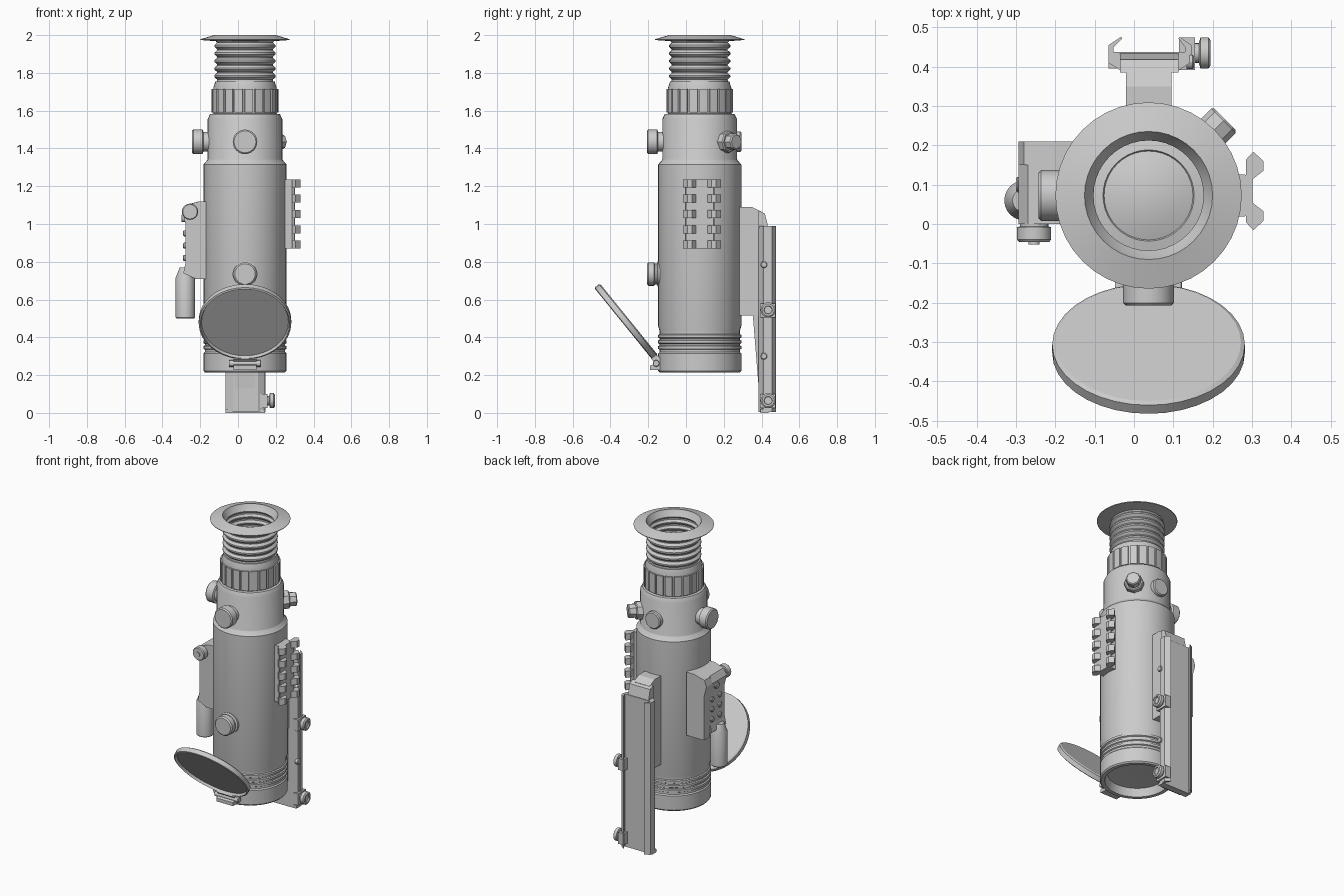
import bpy, bmesh, math
from mathutils import Vector

CX, CY = 0.037, 0.0725   # optical axis


def finish(bm, name, smooth=True):
    bmesh.ops.remove_doubles(bm, verts=bm.verts, dist=1e-5)
    bmesh.ops.recalc_face_normals(bm, faces=bm.faces)
    me = bpy.data.meshes.new(name)
    bm.to_mesh(me)
    bm.free()
    ob = bpy.data.objects.new(name, me)
    bpy.context.collection.objects.link(ob)
    if smooth:
        bpy.ops.object.select_all(action='DESELECT')
        ob.select_set(True)
        bpy.context.view_layer.objects.active = ob
        bpy.ops.object.shade_smooth_by_angle(angle=math.radians(30))
    return ob


def lathe(name, prof, loc, axis=(0, 0, 1), n=32):
    """Revolve (radius, height) points about an axis through loc."""
    bm = bmesh.new()
    rot = Vector(axis).to_track_quat('Z', 'Y')
    rings = []
    for r, h in prof:
        if r == 0:
            rings.append([bm.verts.new(rot @ Vector((0, 0, h)) + Vector(loc))] * n)
        else:
            rings.append([bm.verts.new(rot @ Vector((r * math.cos(t * math.tau / n),
                         r * math.sin(t * math.tau / n), h)) + Vector(loc)) for t in range(n)])
    for a, b in zip(rings, rings[1:]):
        for i in range(n):
            j = (i + 1) % n
            bm.faces.new(list(dict.fromkeys((a[i], a[j], b[j], b[i]))))
    return finish(bm, name)


def cyl(name, r, h, loc, axis, n=24, bev=0.006):
    return lathe(name, [(0, 0), (r, 0), (r, h - bev), (r - bev, h), (0, h)], loc, axis, n)


def prism(name, pts, axis, lo, hi, smooth=False):
    """Extrude an outline along x (y,z points), y (x,z) or z (x,y)."""
    put = {'x': lambda u, v, w: (w, u, v), 'y': lambda u, v, w: (u, w, v),
           'z': lambda u, v, w: (u, v, w)}[axis]
    bm = bmesh.new()
    a = [bm.verts.new(put(u, v, lo)) for u, v in pts]
    b = [bm.verts.new(put(u, v, hi)) for u, v in pts]
    bm.faces.new(a)
    bm.faces.new(b)
    for i in range(len(pts)):
        j = (i + 1) % len(pts)
        bm.faces.new((a[i], a[j], b[j], b[i]))
    return finish(bm, name, smooth)


def box(name, x0, x1, y0, y1, z0, z1):
    return prism(name, [(x0, y0), (x1, y0), (x1, y1), (x0, y1)], 'z', z0, z1)


# Main tube with grooved objective end and recessed front lens
prof = [(0, .275), (.175, .265), (.19, .215), (.213, .215), (.22, .223), (.22, .315), (.213, .322)]
for z in (.335, .365, .395):
    prof += [(.213, z), (.22, z + .004), (.22, z + .018), (.213, z + .022)]
prof += [(.213, .435), (.22, .46), (.22, 1.315), (.2, 1.338), (.198, 1.342), (.198, 1.555),
         (.185, 1.582), (.168, 1.584), (.168, 1.72), (.157, 1.755), (0, 1.755)]
lathe("main_tube", prof, (CX, CY, 0), n=40)

# Ribbed dioptre ring
pts = []
for i in range(20):
    for f, r in ((0, .177), (.38, .177), (.78, .177), (.82, .169), (.96, .169)):
        t = (i + f) * math.tau / 20
        pts.append((CX + r * math.cos(t), CY + r * math.sin(t)))
prism("dioptre_ring", pts, 'z', 1.59, 1.715, True)

# Rubber bellows eyecup with flared brim
outer, inner = [(.15, 1.75)], []
for i in range(5):
    z = 1.765 + i * .04
    outer += [(.148, z), (.162, z + .013), (.162, z + .022), (.148, z + .035)]
    inner += [(.14, z), (.151, z + .013), (.151, z + .022), (.14, z + .035)]
prof = outer + [(.155, 1.968), (.236, 1.974), (.237, 1.978), (.163, 2.0), (.156, 1.985)] + inner[::-1]
prof += [(.14, 1.757), (.15, 1.75)]
lathe("eyecup", prof, (CX, CY, 0), n=40)
lathe("eyepiece_lens", [(.14, 1.757), (.116, 1.762), (.113, 1.757), (.08, 1.768), (.04, 1.776), (0, 1.779)],
      (CX, CY, 0), n=40)

# Turret knobs on front and left side
for name, d in (("front_turret", (0, -1, 0)), ("left_turret", (-1, 0, 0))):
    lathe(name, [(0, 0), (.052, 0), (.052, .045), (.065, .05), (.065, .098), (.058, .105), (0, .105)],
          (CX + d[0] * .175, CY + d[1] * .175, 1.435), d, 24)
# Rear cap and diagonal socket
cyl("rear_cap", .055, .06, (CX, CY + .16, 1.435), (0, 1, 0))
s = math.sqrt(.5)
cyl("diagonal_socket_base", .058, .06, (CX + .17 * s, CY + .17 * s, 1.435), (1, 1, 0), 8)
cyl("diagonal_socket", .044, .105, (CX + .17 * s, CY + .17 * s, 1.435), (1, 1, 0), 8)

# Focus knob
lathe("focus_knob", [(0, 0), (.066, 0), (.066, .025), (.055, .03), (.055, .04), (.062, .044), (.062, .075),
                     (.054, .083), (0, .083)], (CX, CY - .197, .735), (0, -1, 0), 24)

# Open flip cover, recessed on its lower face, with hinge
lathe("lens_cover", [(0, 0), (.235, 0), (.245, -.006), (.245, -.034), (.236, -.038), (.23, -.022), (0, -.022)],
      (CX, -.302, .495), (0, .777, .63), 36)
cyl("hinge_pin", .018, .17, (CX - .085, -.158, .262), (1, 0, 0), 12, .003)
prism("hinge_leaf", [(-.19, .228), (-.12, .225), (-.12, .285), (-.165, .31), (-.185, .285), (-.16, .262), (-.19, .25)],
      'x', CX - .06, CX + .06)

# Accessory rail on the right side
prism("side_rail_base", [(.23, .015), (.285, .02), (.298, -.005), (.302, .0), (.302, .145), (.298, .15),
                         (.285, .125), (.23, .13)], 'z', .87, 1.235)
for i in range(5):
    z = .87 + i * .081
    for k, m in enumerate((1, -1)):
        tooth = [(.028, .02), (.028, .027), (.06, .052), (.06, .075), (.034, .1), (.015, .08), (.015, .02)]
        prism(f"rail_tooth_{i}_{k}", [(.27 + u, .084 + m * v) for u, v in tooth], 'z', z, z + .042)

# Side module: housing, handle cylinder, buttons and clamp knob
prism("module_housing", [(-.15, .71), (-.15, 1.12), (-.205, 1.12), (-.27, 1.1), (-.294, 1.06), (-.278, 1.0),
                         (-.278, .79), (-.29, .74), (-.225, .71)], 'y', 0, .15)
prism("module_back", [(-.15, .71), (-.15, 1.12), (-.205, 1.12), (-.28, 1.1), (-.294, 1.06), (-.278, 1.0),
                      (-.278, .71)], 'y', .15, .21)
lathe("module_battery_tube", [(0, .5), (.047, .5), (.051, .505), (.051, .715), (.03, .77), (0, .77)],
      (-.279, .06, 0), n=24)
lathe("module_knob", [(0, 0), (.036, 0), (.036, .008), (.043, .01), (.043, .042), (.038, .048), (.014, .048),
                      (.014, .054), (0, .054)], (-.254, .002, 1.065), (0, -1, 0), 24)
for i in range(3):
    for j in range(2):
        cyl(f"module_button_{i}_{j}", .016, .018, (-.272, .055 + j * .08, .82 + i * .065), (-1, 0, 0), 12, .004)
cyl("module_lamp", .02, .02, (-.28, .1, 1.03), (-1, 0, 0), 12, .004)

# Rear mount: foot against the tube, wedge stem, long channel plate
prism("mount_foot", [(.26, .515), (.26, 1.09), (.35, 1.09), (.4, 1.065), (.4, .515)], 'x', -.02, .095)
prism("mount_wedge", [(.352, .54), (.395, .005), (.42, .005), (.42, .54)], 'x', -.015, .09)
prism("mount_plate", [(-.025, .385), (.105, .385), (.143, .41), (.143, .438), (-.065, .438), (-.065, .41)],
      'z', .005, .99)
prism("mount_plate_nose", [(.385, .98), (.385, 1.07), (.418, 1.055), (.436, .98)], 'x', -.035, .113)
prism("fixed_jaw", [(-.065, .43), (-.065, .455), (-.033, .476), (-.03, .472), (-.052, .45), (-.052, .43)],
      'z', .005, .99)
prism("dovetail_jaw", [(.13, .43), (.13, .45), (.113, .472), (.116, .476), (.146, .455), (.146, .43)],
      'z', .005, .99)
# Clamp blocks with thumb screws, plus small screws along the side
for i, z in enumerate((.065, .545)):
    box(f"clamp_block_{i}", .115, .155, .392, .474, z - .04, z + .035)
    lathe(f"clamp_screw_{i}", [(0, 0), (.025, 0), (.025, .02), (.04, .024), (.04, .044), (.032, .05),
                               (.022, .05), (.02, .042), (0, .042)], (.145, .435, z), (1, 0, 0), 20)
for i, z in enumerate((.3, .785)):
    cyl(f"side_screw_{i}", .018, .02, (.133, .412, z), (1, 0, 0), 12, .004)
box("mount_end_stop", -.065, .143, .395, .438, 0, .02)
